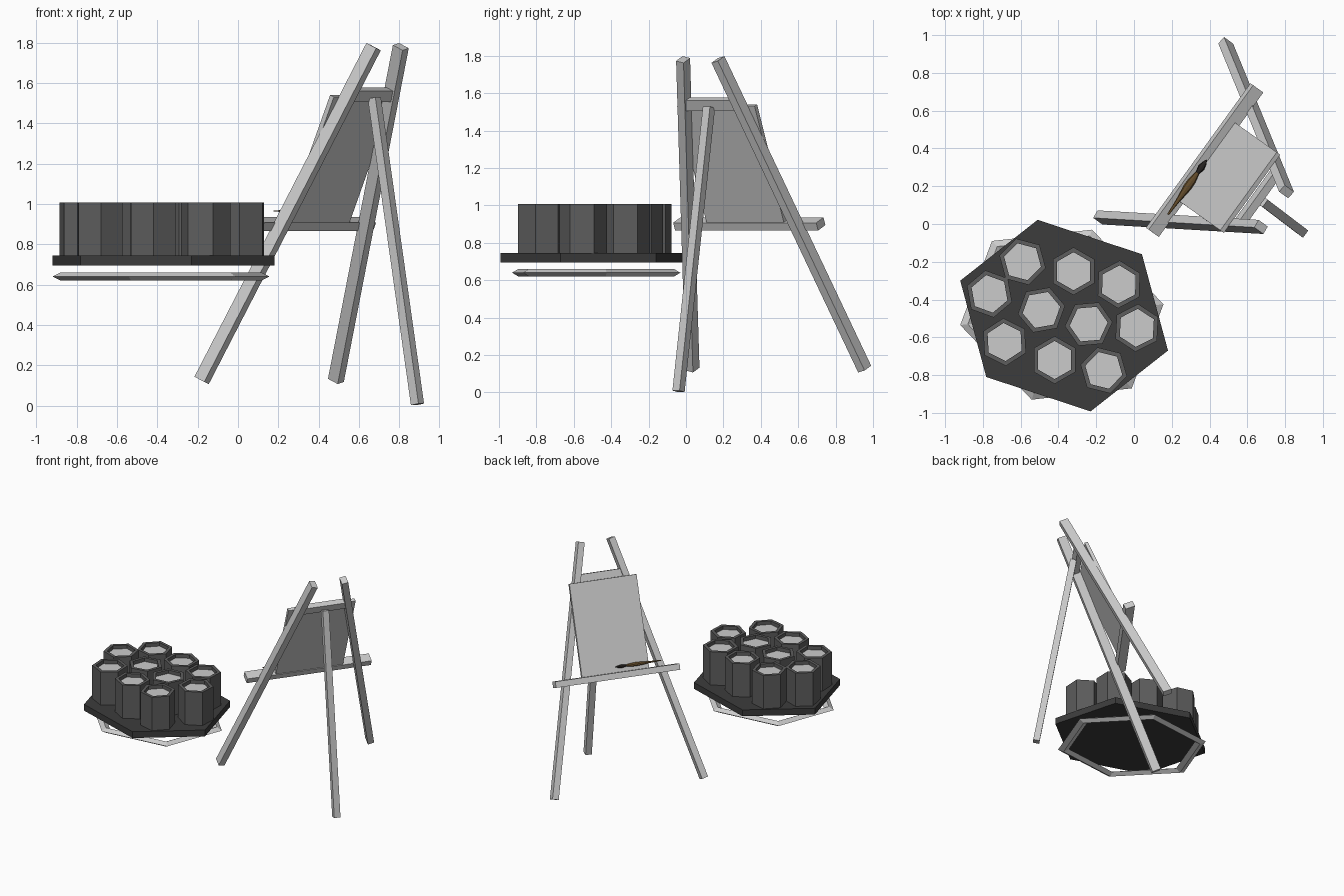
import bpy, bmesh, math
from mathutils import Vector

if "Cube" in bpy.data.objects:
    bpy.data.objects.remove(bpy.data.objects["Cube"])


def mat(name, r, g, b):
    m = bpy.data.materials.new(name)
    m.diffuse_color = (r, g, b, 1)
    m.use_nodes = True
    m.node_tree.nodes["Principled BSDF"].inputs["Base Color"].default_value = m.diffuse_color
    return m


DARK = mat("dark_grey", 0.045, 0.045, 0.045)
POT = mat("pot_grey", 0.11, 0.11, 0.11)
BROWN = mat("brown_wood", 0.13, 0.075, 0.025)
BRISTLE = mat("bristle", 0.02, 0.017, 0.015)


def loft(name, rings, material=None, closed=False):
    """Skin equal-length rings of points; cap the ends, or join them if closed."""
    bm = bmesh.new()
    vs = [[bm.verts.new(p) for p in ring] for ring in rings]
    n = len(vs[0])
    pairs = list(zip(vs, vs[1:])) + ([(vs[-1], vs[0])] if closed else [])
    for r0, r1 in pairs:
        for i in range(n):
            j = (i + 1) % n
            bm.faces.new((r0[i], r0[j], r1[j], r1[i]))
    if not closed:
        bm.faces.new(vs[0][::-1])
        bm.faces.new(vs[-1])
    bmesh.ops.recalc_face_normals(bm, faces=bm.faces)
    me = bpy.data.meshes.new(name)
    bm.to_mesh(me)
    bm.free()
    ob = bpy.data.objects.new(name, me)
    bpy.context.collection.objects.link(ob)
    if material:
        me.materials.append(material)
    return ob


# Easel frame axes: W across, U up the leaning plane, F out of the front
W = Vector((0.586, 0.810, 0)).normalized()
U = Vector((0.3255, -0.2313, 0.917)).normalized()
F = U.cross(W) * -1
if F.x > 0:
    F = -F
O = Vector((0.1525, 0.495, 0.125))


def P(a, b, c):
    return O + W * a + U * b + F * c


def beam(name, p, q, w, d):
    """Rectangular bar between two points, sized w across and d front to back."""
    axis = (q - p).normalized()
    s = (W - axis * W.dot(axis)).normalized()
    t = axis.cross(s)
    loft(name, [[e + s * (w / 2 * i) + t * (d / 2 * j)
                 for i, j in ((-1, -1), (1, -1), (1, 1), (-1, 1))] for e in (p, q)])


def board(name, a, b0, b1, c0, c1):
    """Box in easel coordinates, spanning -a to a across."""
    loft(name, [[P(x, b, c) for b, c in ((b0, c0), (b1, c0), (b1, c1), (b0, c1))]
                for x in (-a, a)])


# Easel legs
for side, label in ((-1, "left"), (1, "right")):
    beam("easel_leg_" + label, P(side * 0.568, 0, 0), P(side * 0.115, 1.805, 0), 0.047, 0.065)
beam("easel_rear_leg", Vector((0.89, -0.04, 0.006)), P(0, 1.54, -0.03), 0.047, 0.047)

# Crossbar, canvas and ledge
board("crossbar", 0.175, 1.515, 1.575, -0.022, 0.022)
board("canvas", 0.255, 0.842, 1.52, 0.03, 0.055)
board("ledge", 0.472, 0.797, 0.842, 0.025, 0.097)

# Paintbrush lying on the ledge
tail, tip = Vector((0.18, 0.05, 0.965)), Vector((0.385, 0.34, 0.965))
axis = (tip - tail).normalized()
side = axis.cross(Vector((0, 0, 1)))


def brush_part(name, profile, material):
    loft(name, [[tail.lerp(tip, t) + side * (r * math.cos(k * math.pi / 4))
                 + Vector((0, 0, 0.5 * r * math.sin(k * math.pi / 4))) for k in range(8)]
                for t, r in profile], material)


brush_part("brush_handle", [(0, 0.005), (0.25, 0.011), (0.5, 0.022), (0.62, 0.021),
                            (0.76, 0.011)], BROWN)
brush_part("brush_bristles", [(0.76, 0.011), (0.86, 0.019), (0.94, 0.012), (1, 0.003)], BRISTLE)

# Tray: stretched hexagon slab, point-symmetric about its centre
C = Vector((-0.37, -0.485, 0))
half = [(-0.55, 0.185), (-0.14, 0.507), (0.412, 0.325)]
plan = [Vector((x, y, 0)) for x, y in half] + [Vector((-x, -y, 0)) for x, y in half]
loft("tray", [[C + p + Vector((0, 0, z)) for p in plan] for z in (0.695, 0.745)], DARK)

# Hexagonal ring with a diamond section under the tray
RC = Vector((-0.382, -0.48, 0.64))
half = [(-0.538, -0.055), (-0.37, 0.39), (0.16, 0.45)]
plan = [Vector((x, y, 0)) for x, y in half] + [Vector((-x, -y, 0)) for x, y in half]
ring = [[RC + p * (1 - k) + Vector((0, 0, h)) for p in plan]
        for k, h in ((0, 0), (0.075, 0.02), (0.15, 0), (0.075, -0.02))]
loft("base_ring", ring, closed=True)

# Hexagonal pots: x, y, turn in degrees
pots = [(-0.59, -0.20, 45), (-0.32, -0.25, 30), (-0.08, -0.32, 28),
        (-0.765, -0.37, 40), (-0.49, -0.455, 10), (-0.24, -0.53, 5),
        (0.015, -0.55, 27), (-0.685, -0.625, 33), (-0.42, -0.72, 30), (-0.16, -0.775, 46)]


def hexagon(x, y, z, r, turn):
    return [Vector((x + r * math.cos(math.radians(turn + 60 * k)),
                    y + r * math.sin(math.radians(turn + 60 * k)), z)) for k in range(6)]


for n, (x, y, turn) in enumerate(pots, 1):
    loft(f"pot_{n}", [hexagon(x, y, z, r, turn) for r, z in
                      ((0.127, 0.745), (0.127, 1.008), (0.101, 1.008), (0.101, 0.965))], POT)
    loft(f"pot_filling_{n}", [hexagon(x, y, z, 0.101, turn) for z in (0.966, 0.98)])
